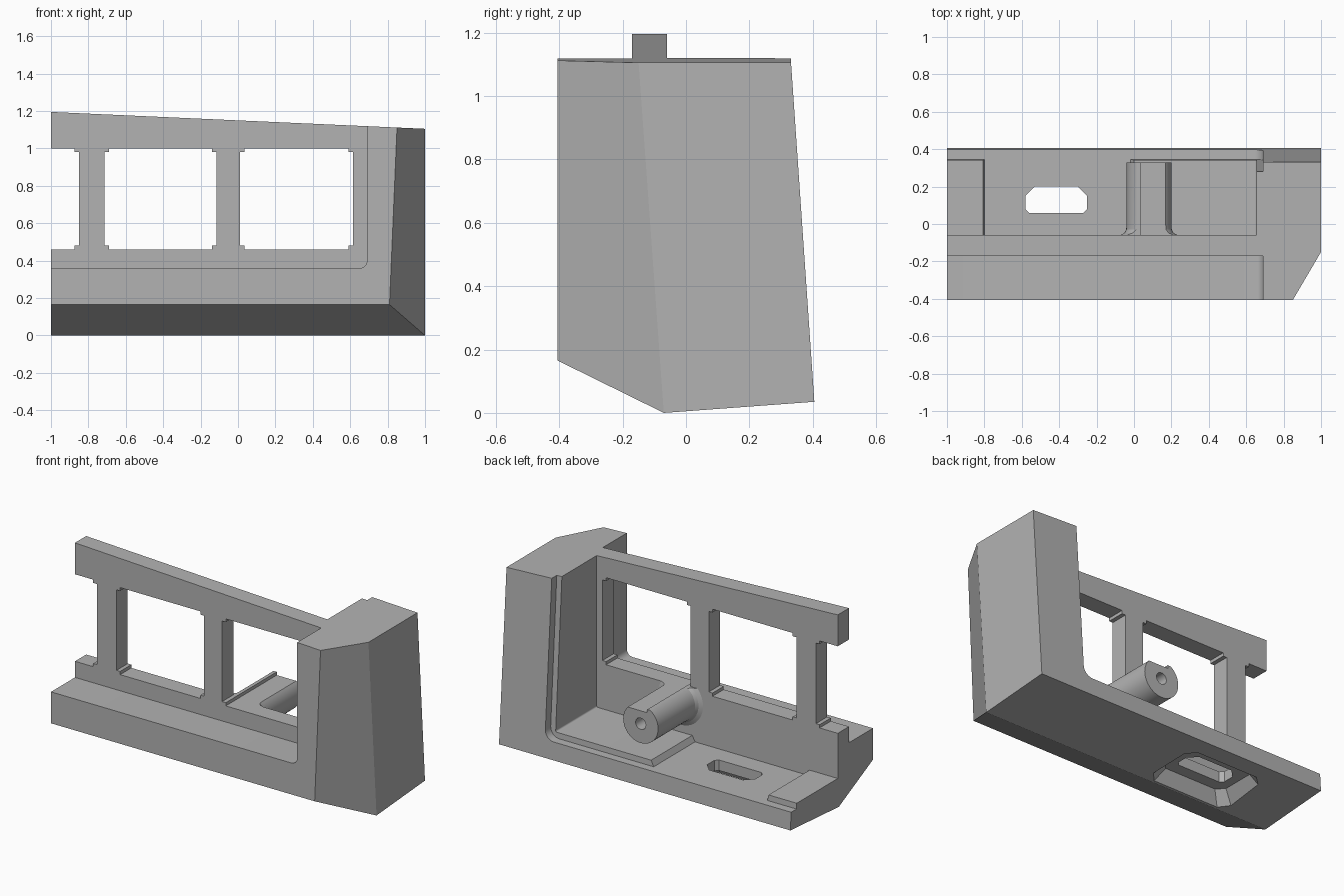
import bpy, bmesh, math
from mathutils import Vector

if "Cube" in bpy.data.objects:
    bpy.data.objects.remove(bpy.data.objects["Cube"], do_unlink=True)

grey = bpy.data.materials.new("plain grey")
grey.use_nodes = True
grey.diffuse_color = (0.45, 0.45, 0.45, 1)
grey.node_tree.nodes["Principled BSDF"].inputs["Base Color"].default_value = grey.diffuse_color


def make(name, bm):
    bmesh.ops.recalc_face_normals(bm, faces=bm.faces)
    mesh = bpy.data.meshes.new(name)
    bm.to_mesh(mesh)
    bm.free()
    mesh.materials.append(grey)
    obj = bpy.data.objects.new(name, mesh)
    bpy.context.collection.objects.link(obj)
    return obj


def prism(profile, axis, a, b, taper=1.0):
    """Extrude a flat profile along an axis from a to b, scaling the far end."""
    mid = [sum(p[i] for p in profile) / len(profile) for i in (0, 1)]

    def ring(level, scale):
        pts = []
        for p in profile:
            co = [mid[i] + (p[i] - mid[i]) * scale for i in (0, 1)]
            co.insert("xyz".index(axis), level)
            pts.append(bm.verts.new(co))
        return pts

    bm = bmesh.new()
    near, far = ring(a, 1.0), ring(b, taper)
    n = len(profile)
    bm.faces.new(near)
    bm.faces.new(far)
    for i in range(n):
        j = (i + 1) % n
        bm.faces.new((near[i], near[j], far[j], far[i]))
    return bm


def rect(x0, x1, z0, z1):
    return [(x0, z0), (x1, z0), (x1, z1), (x0, z1)]


def clipped_rect(x0, x1, y0, y1, low, high):
    """Rectangle with cut corners."""
    return [(x0 + low, y0), (x1 - low, y0), (x1, y0 + low), (x1, y1 - high),
            (x1 - high, y1), (x0 + high, y1), (x0, y1 - high), (x0, y0 + low)]


def open_corner(x1, z0, r):
    """Region open at the left and top, with a rounded lower right corner."""
    arc = [(x1 - r + r * math.sin(t), z0 + r - r * math.cos(t))
           for t in (math.pi / 2 * k / 6 for k in range(7))]
    return [(-1.2, z0)] + arc + [(x1, 1.4), (-1.2, 1.4)]


def slice_off(bm, point, normal):
    geom = bm.verts[:] + bm.edges[:] + bm.faces[:]
    cut = bmesh.ops.bisect_plane(bm, geom=geom, plane_co=point, plane_no=normal,
                                 clear_outer=True)
    edges = [e for e in cut["geom_cut"] if isinstance(e, bmesh.types.BMEdge)]
    bmesh.ops.contextual_create(bm, geom=edges)


def combine(target, bm, operation="DIFFERENCE"):
    tool = make("cutter", bm)
    tool.hide_render = True
    mod = target.modifiers.new("cut", "BOOLEAN")
    mod.operation, mod.solver, mod.object = operation, "EXACT", tool
    bpy.context.view_layer.objects.active = target
    bpy.ops.object.modifier_apply(modifier=mod.name)
    bpy.data.objects.remove(tool, do_unlink=True)


# Outer block: side profile, sloping top and slanted end corner
bm = prism([(-0.405, 0.165), (-0.07, 0), (0.405, 0.035), (0.318, 1.3), (-0.405, 1.3)],
           "x", -1, 1)
slice_off(bm, Vector((1, 0, 1.105)), Vector((0.045, 0, 1)))
corner = [Vector(p) for p in ((0.85, -0.405, 1.11), (1, -0.15, 1.11), (1, -0.07, 0))]
normal = (corner[1] - corner[0]).cross(corner[2] - corner[0]).normalized()
if normal.x < 0:
    normal.negate()
slice_off(bm, corner[0], normal)
housing = make("window_housing", bm)

# Front recess, rear cavity and the shallow floor area
combine(housing, prism(open_corner(0.69, 0.36, 0.04), "y", -0.6, -0.17))
combine(housing, prism(open_corner(0.655, 0.18, 0.01), "y", -0.06, 0.6))
combine(housing, prism([(-0.8, 0.145), (-0.02, 0.145), (0.01, 0.2), (-0.81, 0.2)],
                       "y", -0.06, 0.6))

# Rear rabbet, parallel to the leaning back face
bm = prism(open_corner(0.69, 0.145, 0.06), "y", 0.345, 0.7)
for v in bm.verts:
    v.co.y -= 0.0654 * (v.co.z - 0.145)
combine(housing, bm)

# Windows with small stepped corners
for x0, x1 in ((-1.2, -0.85), (-0.715, -0.115), (0.01, 0.615)):
    z0, z1, dx, dz = 0.46, 1.0, 0.025, 0.02
    outline = [(x0 + dx, z0), (x1 - dx, z0), (x1 - dx, z0 + dz), (x1, z0 + dz),
               (x1, z1 - dz), (x1 - dx, z1 - dz), (x1 - dx, z1), (x0 + dx, z1),
               (x0 + dx, z1 - dz), (x0, z1 - dz), (x0, z0 + dz), (x0 + dx, z0 + dz)]
    combine(housing, prism(outline, "y", -0.3, 0.05))

# Underside pocket and the slot through the floor
combine(housing, prism(clipped_rect(-0.72, -0.11, -0.07, 0.33, 0.06, 0.06),
                       "z", -0.03, 0.08, 0.72))
combine(housing, prism(clipped_rect(-0.58, -0.25, 0.06, 0.2, 0.02, 0.05), "z", -0.1, 0.3))

# Hollow screw boss with a flared root and flattened top
bm = bmesh.new()
shape = [(0.035, -0.1), (0.155, -0.1), (0.155, -0.06), (0.132, -0.048),
         (0.122, -0.03), (0.12, 0), (0.12, 0.33), (0.035, 0.33)]
steps = 40
rings = []
for k in range(steps):
    t = math.tau * k / steps
    rings.append([bm.verts.new((0.08 + r * math.cos(t), y, 0.38 + r * math.sin(t)))
                  for r, y in shape])
for k in range(steps):
    a, b = rings[k], rings[(k + 1) % steps]
    for i in range(len(shape)):
        j = (i + 1) % len(shape)
        bm.faces.new((a[i], a[j], b[j], b[i]))
boss = make("screw_boss", bm)
combine(boss, prism(rect(-0.3, 0.4, 0.48, 0.7), "y", -0.3, 0.5))
combine(boss, prism(rect(0.035, 0.4, 0.46, 0.7), "y", -0.3, 0.5))

# Shading: smooth curves, crisp edges
for obj in (housing, boss):
    bpy.ops.object.select_all(action="DESELECT")
    obj.select_set(True)
    bpy.context.view_layer.objects.active = obj
    bpy.ops.object.shade_smooth_by_angle(angle=math.radians(25))
